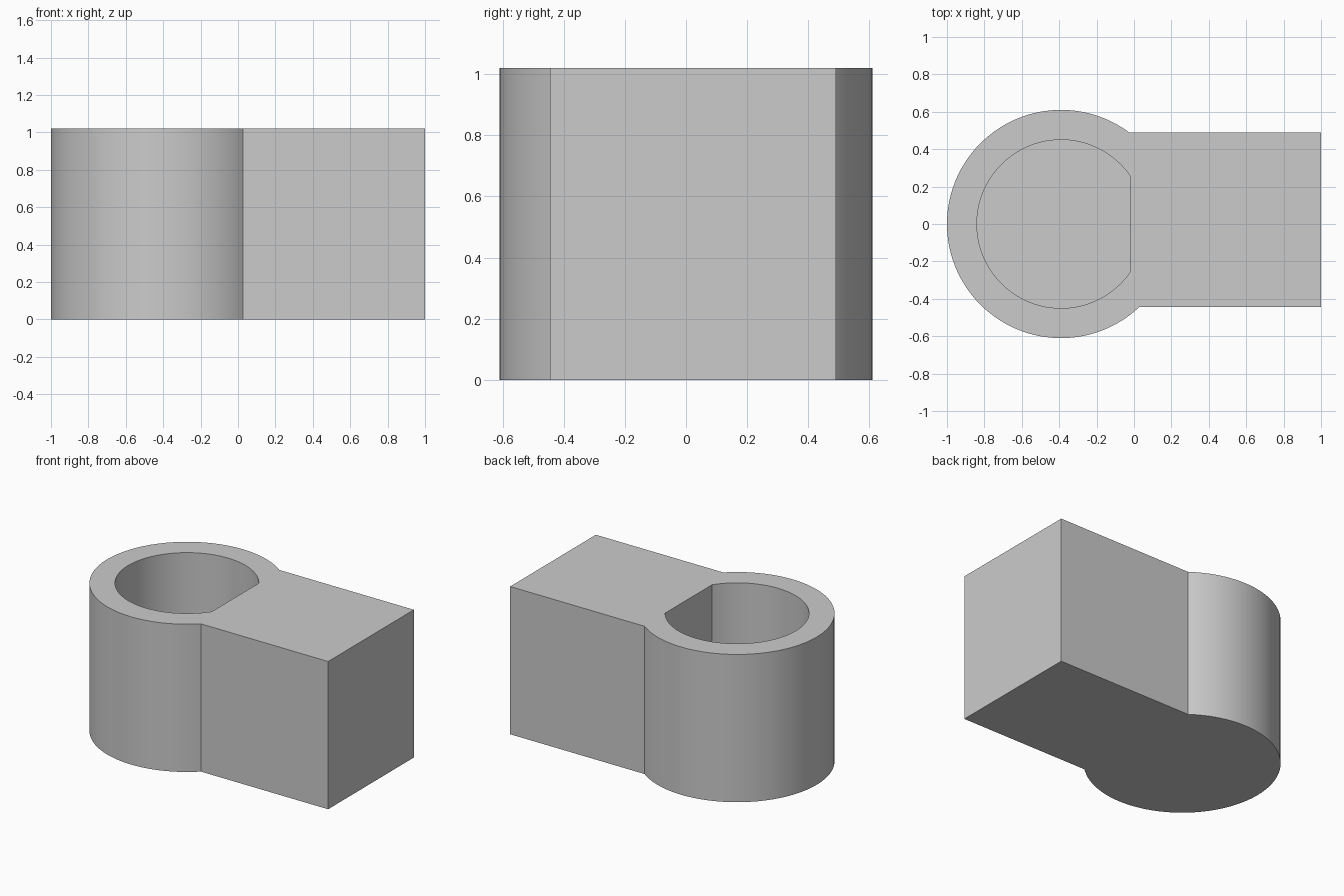
import bpy, bmesh, math

cube = bpy.data.objects.get("Cube")
if cube:
    bpy.data.objects.remove(cube, do_unlink=True)

HEIGHT, FLOOR = 1.02, 0.16
CENTRE_X, OUTER, INNER = -0.39, 0.61, 0.45
BACK, FRONT, END = 0.49, -0.445, 1.0
POCKET_FLAT = -0.02


def arc(radius, start, end, steps=128):
    """Points round the ring centre, counter-clockwise."""
    angles = [start + (end - start) * i / steps for i in range(steps + 1)]
    return [(CENTRE_X + radius * math.cos(a), radius * math.sin(a)) for a in angles]


def prism(name, outline, bottom, top):
    bm = bmesh.new()
    face = bm.faces.new([bm.verts.new((x, y, bottom)) for x, y in outline])
    result = bmesh.ops.extrude_face_region(bm, geom=[face])
    moved = [v for v in result["geom"] if isinstance(v, bmesh.types.BMVert)]
    bmesh.ops.translate(bm, verts=moved, vec=(0, 0, top - bottom))
    bmesh.ops.recalc_face_normals(bm, faces=bm.faces)
    mesh = bpy.data.meshes.new(name)
    bm.to_mesh(mesh)
    bm.free()
    obj = bpy.data.objects.new(name, mesh)
    bpy.context.collection.objects.link(obj)
    return obj


# Plain grey material
grey = bpy.data.materials.new("plain grey")
grey.use_nodes = True
colour = (0.6, 0.6, 0.6, 1)
grey.diffuse_color = colour
grey.node_tree.nodes["Principled BSDF"].inputs["Base Color"].default_value = colour

# Round cup joined to a square-ended block, as one outline
outline = arc(OUTER, math.asin(BACK / OUTER), 2 * math.pi + math.asin(FRONT / OUTER))
outline += [(END, FRONT), (END, BACK)]
body = prism("holder_body", outline, 0, HEIGHT)
body.data.materials.append(grey)

# Round pocket with one flat side
half = math.acos((POCKET_FLAT - CENTRE_X) / INNER)
pocket = prism("pocket_cutter", arc(INNER, half, 2 * math.pi - half), FLOOR, HEIGHT + 0.2)
pocket.data.materials.append(grey)
pocket.hide_render = True

cut = body.modifiers.new("pocket", "BOOLEAN")
cut.operation = "DIFFERENCE"
cut.solver = "EXACT"
cut.object = pocket
bpy.ops.object.select_all(action="DESELECT")
body.select_set(True)
bpy.context.view_layer.objects.active = body
bpy.ops.object.modifier_apply(modifier=cut.name)
bpy.data.objects.remove(pocket, do_unlink=True)
bpy.ops.object.shade_smooth_by_angle(angle=math.radians(25))
